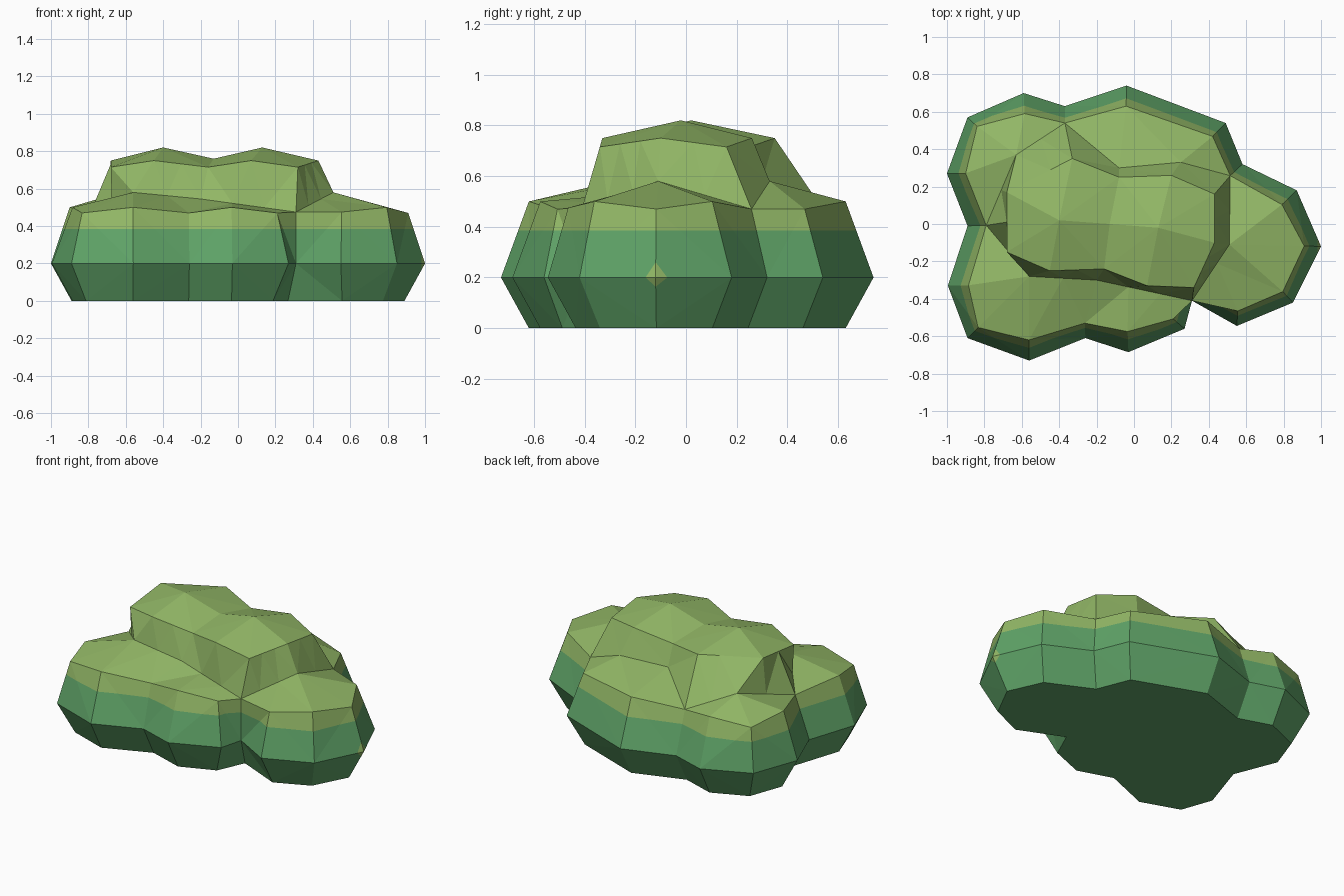
import bpy, bmesh
from mathutils import Vector

if "Cube" in bpy.data.objects:
    bpy.data.objects.remove(bpy.data.objects["Cube"])

N = 19
# Widest outline of the bush: x, y, inset of the shoulder above, shoulder height
outline = [
    (1.0, -.12, .09, .47), (.87, .18, .11, .5), (.58, .32, .09, .47), (.49, .54, .10, .47),
    (-.04, .74, .11, .5), (-.37, .63, .09, .47), (-.59, .70, .11, .5), (-.89, .57, .07, .47),
    (-1.0, .27, .10, .5), (-.89, -.01, .10, .47), (-.995, -.33, .11, .5), (-.89, -.61, .08, .47),
    (-.56, -.73, .11, .5), (-.26, -.61, .08, .47), (-.03, -.685, .11, .5), (.27, -.56, .08, .47),
    (.31, -.41, 0, .475), (.55, -.545, .08, .475), (.85, -.42, .08, .5)]
# Key points (by column) where the crown meets the lower lobes, and of the crown rim
crown_foot = {0: (.51, -.11, .58), 3: (.25, .33, .58), 4: (-.08, .30, .58),
              7: (-.63, .37, .58), 11: (-.56, -.28, .58), 13: (-.2, -.30, .545)}
crown_rim = {0: (.43, -.10, .75), 2: (.43, .16, .715), 3: (.20, .26, .75), 4: (-.08, .25, .715),
             5: (-.33, .35, .75), 8: (-.68, .17, .75), 10: (-.68, -.15, .715),
             11: (-.45, -.25, .75), 13: (-.16, -.24, .715), 14: (.07, -.33, .75),
             16: (.32, -.34, .715)}
notches = (2, 5, 9, 16)


def material(name, color):
    m = bpy.data.materials.new(name)
    m.diffuse_color = (*color, 1)
    m.use_nodes = True
    m.node_tree.nodes["Principled BSDF"].inputs["Base Color"].default_value = m.diffuse_color
    return m


def inset(i, d):
    """Outline point i moved inwards by d."""
    p, a, b = (Vector(outline[k % N][:2]) for k in (i, i - 1, i + 1))
    t = (p - a).normalized() + (b - p).normalized()
    return p + Vector((-t.y, t.x)).normalized() * d


def fill(keys):
    """Closed ring of N points, straight between the key columns."""
    ks = sorted(keys)
    pts = []
    for k, nxt in zip(ks, ks[1:] + [ks[0] + N]):
        a, b = Vector(keys[k]), Vector(keys[nxt % N])
        pts += [a.lerp(b, j / (nxt - k)) for j in range(nxt - k)]
    return pts


bm = bmesh.new()


def ring(pts):
    return [bm.verts.new(p) for p in pts]


def face(*vs):
    vs = list(dict.fromkeys(vs))
    if len(vs) > 2:
        bm.faces.new(vs)


# Rings from the ground up
shoulder_pts = [(*inset(i, o[2]), o[3]) for i, o in enumerate(outline)]
for i in notches:
    crown_foot[i] = shoulder_pts[i]
bottom = ring([(*inset(i, .11), 0) for i in range(N)])
widest = ring([(o[0], o[1], .2) for o in outline])
shoulder = ring(shoulder_pts)
foot = [shoulder[i] if i in notches else bm.verts.new(p)
        for i, p in enumerate(fill(crown_foot))]
rim = ring(fill(crown_rim))
rings = [bottom, widest, shoulder, foot, rim]
for lo, hi in zip(rings, rings[1:]):
    for i in range(N):
        j = (i + 1) % N
        face(lo[i], lo[j], hi[j], hi[i])
bm.faces.new(bottom[::-1])

# Two crown tops with a valley between
valley = bm.verts.new((-.13, 0, .76))
for top, first, last in (((.13, -.02, .82), 13, 4 + N), ((-.4, .02, .82), 4, 13)):
    t = bm.verts.new(top)
    loop = [rim[i % N] for i in range(first, last + 1)] + [valley]
    for a, b in zip(loop, loop[1:] + loop[:1]):
        face(a, b, t)

# Facets, then colour cuts: the leaf line and the small spot on the right tip
bmesh.ops.recalc_face_normals(bm, faces=bm.faces[:])
bmesh.ops.triangulate(bm, faces=bm.faces[:])
for co, no in (((0, 0, .385), (0, 0, 1)), ((.98, 0, 0), (1, 0, 0))):
    bmesh.ops.bisect_plane(bm, geom=bm.verts[:] + bm.edges[:] + bm.faces[:],
                           plane_co=co, plane_no=no)
for f in bm.faces:
    c = f.calc_center_median()
    f.material_index = 1 if c.z > .385 or c.x > .98 else 0
    f.smooth = False

mesh = bpy.data.meshes.new("bush")
bm.to_mesh(mesh)
bm.free()
mesh.materials.append(material("leaf green", (.114, .366, .136)))
mesh.materials.append(material("light lime green", (.287, .474, .133)))
bush = bpy.data.objects.new("bush", mesh)
bpy.context.collection.objects.link(bush)
